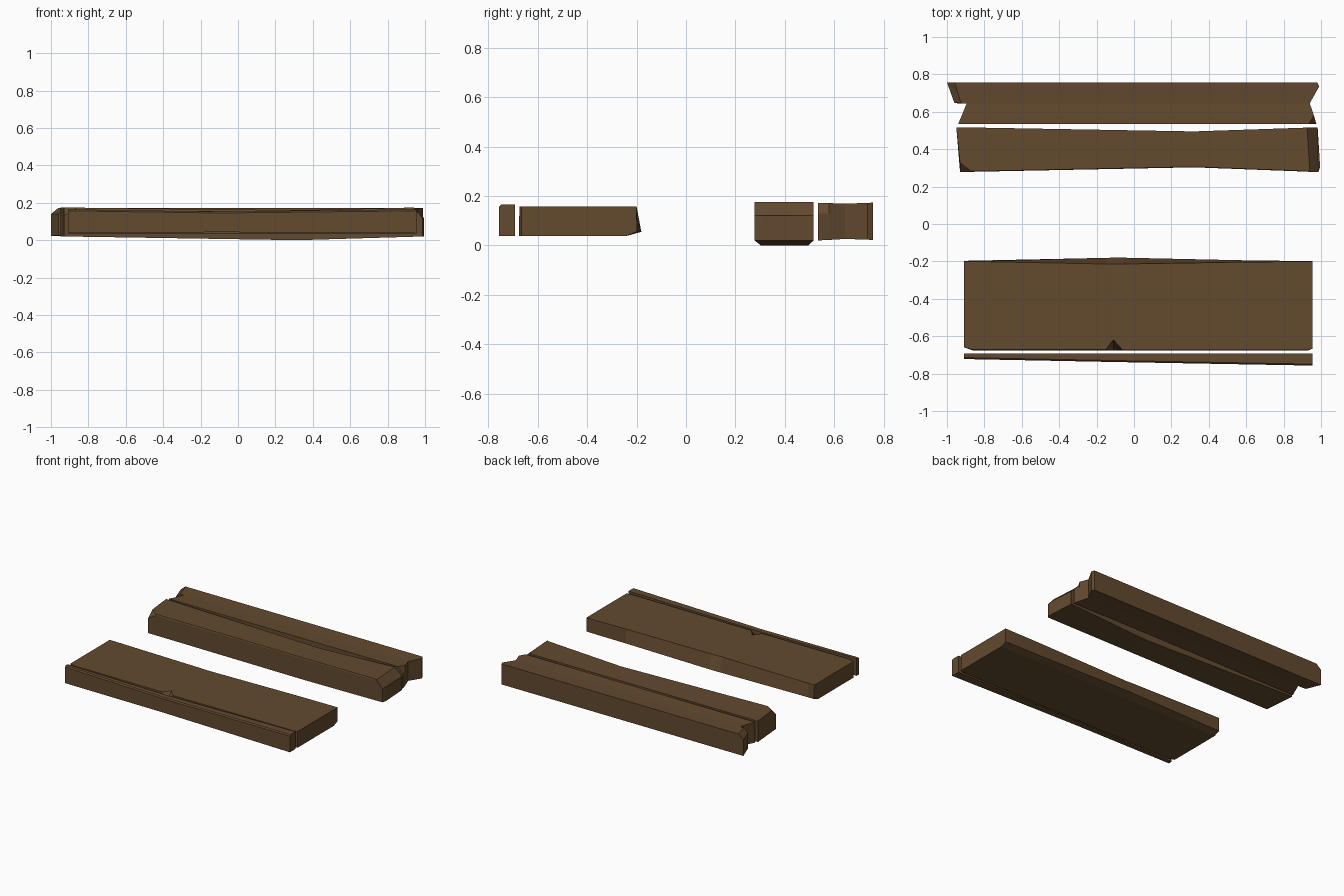
import bpy, bmesh

wood = bpy.data.materials.new("brown_wood")
wood.diffuse_color = (0.125, 0.068, 0.028, 1)


def loft(name, rings):
    """Skin a list of equal-length point rings and cap both ends."""
    bm = bmesh.new()
    rows = [[bm.verts.new(p) for p in ring] for ring in rings]
    n = len(rows[0])
    for a, b in zip(rows, rows[1:]):
        for i in range(n):
            j = (i + 1) % n
            bm.faces.new((a[i], a[j], b[j], b[i]))
    bm.faces.new(rows[0])
    bm.faces.new(rows[-1])
    bmesh.ops.recalc_face_normals(bm, faces=bm.faces)
    mesh = bpy.data.meshes.new(name)
    bm.to_mesh(mesh)
    bm.free()
    mesh.materials.append(wood)
    obj = bpy.data.objects.new(name, mesh)
    bpy.context.collection.objects.link(obj)
    return obj


# Back plank with split ends, lofted from front to back
def split_ring(y, left_low, left_top, right_low, right_top, lo, hi):
    return [(left_low, y, lo), (left_low, y, 0.14), (left_top, y, hi),
            (right_top, y, hi), (right_low, y, 0.13), (right_low, y, lo)]


loft("split_end_plank", [
    split_ring(0.535, -0.94, -0.94, 0.975, 0.935, 0.02, 0.172),
    split_ring(0.58, -0.921, -0.921, 0.962, 0.962, 0.022, 0.171),
    split_ring(0.644, -0.895, -0.895, 0.94, 0.94, 0.026, 0.169),
    split_ring(0.646, -0.96, -0.925, 0.94, 0.94, 0.026, 0.169),
    split_ring(0.735, -0.992, -0.952, 0.99, 0.99, 0.023, 0.172),
    split_ring(0.757, -1.0, -0.96, 0.98, 0.98, 0.022, 0.173)])


# Waisted plank with a chamfered right end, lofted left to right
def waist_ring(xf, xb, y0, y1, lo, mid, hi, inset=0.0):
    return [(xf, y0, lo), (xf, y0, mid), (xf, y0 + inset, hi),
            (xb, y1, hi), (xb, y1, lo)]


end_start = waist_ring(0.985, 0.98, 0.278, 0.517, 0.02, 0.12, 0.175)
for i, x in ((1, 0.965), (2, 0.94), (3, 0.925)):
    end_start[i] = (x, *end_start[i][1:])
end_start[1] = (0.985, 0.278, 0.12)
loft("waisted_plank", [
    waist_ring(-0.93, -0.95, 0.278, 0.517, 0.02, 0.13, 0.175, 0.05),
    waist_ring(-0.87, -0.87, 0.279, 0.516, 0.019, 0.165, 0.174, 0.003),
    waist_ring(0.32, 0.32, 0.303, 0.495, 0.0, 0.153, 0.16, 0.003),
    waist_ring(0.925, 0.915, 0.280, 0.515, 0.018, 0.166, 0.174, 0.003),
    end_start,
    waist_ring(0.986, 0.981, 0.278, 0.517, 0.02, 0.115, 0.12, 0.002),
    waist_ring(0.995, 0.982, 0.305, 0.516, 0.02, 0.115, 0.12, 0.002)])


# Wide plank with a nick in its front edge and a bulging back edge
def wide_ring(x, front, nick, back_top, back_low, top):
    return [(x, front, 0.037), (x, front, 0.10), (x, front + nick, top),
            (x, back_top, top), (x, back_low, 0.055), (x, -0.245, 0.037)]


loft("wide_plank", [
    wide_ring(-0.91, -0.66, 0.0, -0.2, -0.197, 0.157),
    wide_ring(-0.86, -0.676, 0.004, -0.2, -0.196, 0.157),
    wide_ring(-0.15, -0.676, 0.004, -0.214, -0.181, 0.155),
    wide_ring(-0.11, -0.675, 0.057, -0.215, -0.18, 0.154),
    wide_ring(-0.06, -0.676, 0.002, -0.214, -0.18, 0.154),
    wide_ring(0.63, -0.676, 0.002, -0.203, -0.195, 0.157),
    wide_ring(0.93, -0.676, 0.002, -0.2, -0.198, 0.157),
    wide_ring(0.955, -0.667, 0.0, -0.2, -0.199, 0.157)])

# Thin tapering front strip with an eased top edge
loft("front_strip", [
    [(x, y, lo), (x, y, hi - 0.008), (x, y + 0.008, hi), (x, -0.692, hi), (x, -0.692, lo)]
    for x, y, lo, hi in ((-0.91, -0.722, 0.037, 0.165),
                         (-0.1, -0.738, 0.043, 0.153),
                         (0.955, -0.757, 0.037, 0.165))])
